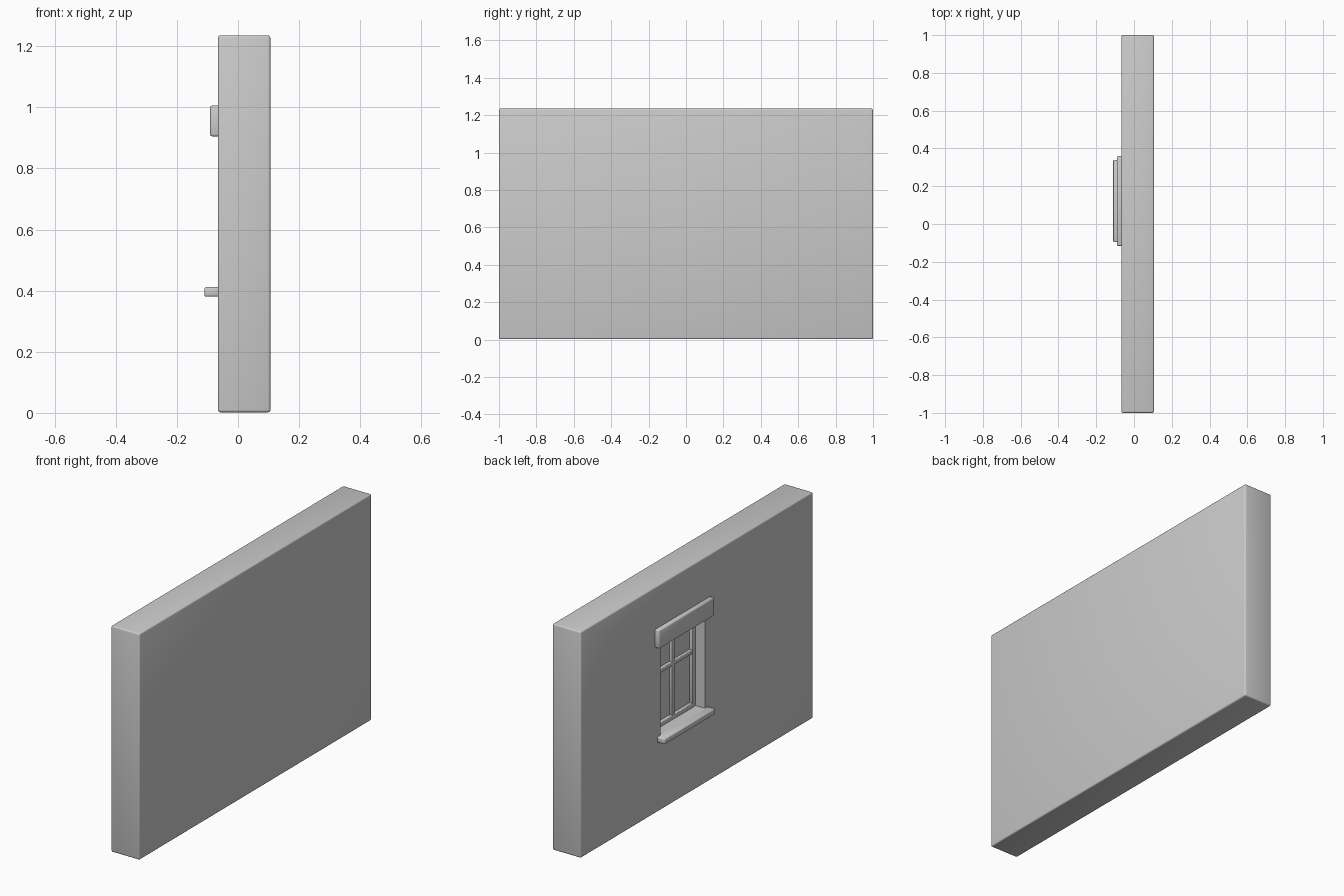
import bpy, math

old = bpy.data.objects.get("Cube")
if old:
    bpy.data.objects.remove(old, do_unlink=True)


def flat_colour(name, rgb):
    mat = bpy.data.materials.new(name)
    mat.use_nodes = True
    mat.diffuse_color = (*rgb, 1)
    shader = next(n for n in mat.node_tree.nodes if n.type == 'BSDF_PRINCIPLED')
    shader.inputs["Base Color"].default_value = (*rgb, 1)
    return mat


GREY = flat_colour("plain grey", (0.6, 0.6, 0.6))


def box(name, xs, ys, zs, bevel=0.0, segments=2):
    """Box between the given limits, with optional rounded edges."""
    spans = (xs, ys, zs)
    bpy.ops.mesh.primitive_cube_add(size=1, location=[sum(s) / 2 for s in spans])
    ob = bpy.context.object
    ob.name = name
    ob.scale = [s[1] - s[0] for s in spans]
    bpy.ops.object.transform_apply(location=False, rotation=False, scale=True)
    ob.data.materials.append(GREY)
    if bevel:
        mod = ob.modifiers.new("rounded edges", 'BEVEL')
        mod.width = bevel
        mod.segments = segments
        bpy.ops.object.modifier_apply(modifier=mod.name)
        bpy.ops.object.shade_smooth_by_angle(angle=math.radians(50))
    return ob


# Main dimensions
FACE = -0.066            # outer wall face carrying the window
MID = 0.122              # window centre along the wall
HALF = 0.19              # half width of the opening
LOW, HIGH = 0.395, 0.93  # opening bottom and top
DEEP = 0.012             # back of the recess
FRAME = -0.012           # front of the window frame


def across(half):
    return (MID - half, MID + half)


# Wall with recessed opening
wall = box("wall", (FACE, 0.106), (-1, 1), (0.002, 1.235), 0.008, 3)
cutter = box("opening_cutter", (FACE - 0.1, DEEP), across(HALF), (LOW, HIGH))
cutter.hide_render = True
bpy.context.view_layer.objects.active = wall
cut = wall.modifiers.new("window opening", 'BOOLEAN')
cut.operation = 'DIFFERENCE'
cut.solver = 'EXACT'
cut.object = cutter
bpy.ops.object.modifier_apply(modifier=cut.name)
bpy.data.objects.remove(cutter, do_unlink=True)

# Lintel and sill
box("lintel", (-0.091, FACE + 0.02), across(0.238), (0.905, 1.005), 0.006)
box("sill_nose", (-0.11, FACE + 0.01), across(0.218), (0.38, 0.412), 0.006)
box("sill_ledge", (FACE - 0.01, DEEP), across(HALF), (0.385, 0.412))

# Window frame
RAIL = 0.028
for name, y in (("right_stile", MID - HALF), ("left_stile", MID + HALF - RAIL)):
    box(name, (FRAME, DEEP), (y, y + RAIL), (0.412, HIGH), 0.003)
for name, zs in (("bottom_rail", (0.41, 0.435)), ("top_rail", (0.87, HIGH))):
    box(name, (FRAME, DEEP), across(HALF - 0.01), zs, 0.003)

# Glazing bars and glass
box("upright_bar", (FRAME + 0.002, DEEP), across(0.012), (0.42, 0.9), 0.003)
box("cross_bar", (FRAME + 0.002, DEEP), across(HALF - 0.01), (0.704, 0.726), 0.003)
box("glass", (DEEP - 0.006, DEEP + 0.002), across(HALF - 0.01), (0.42, 0.92))
